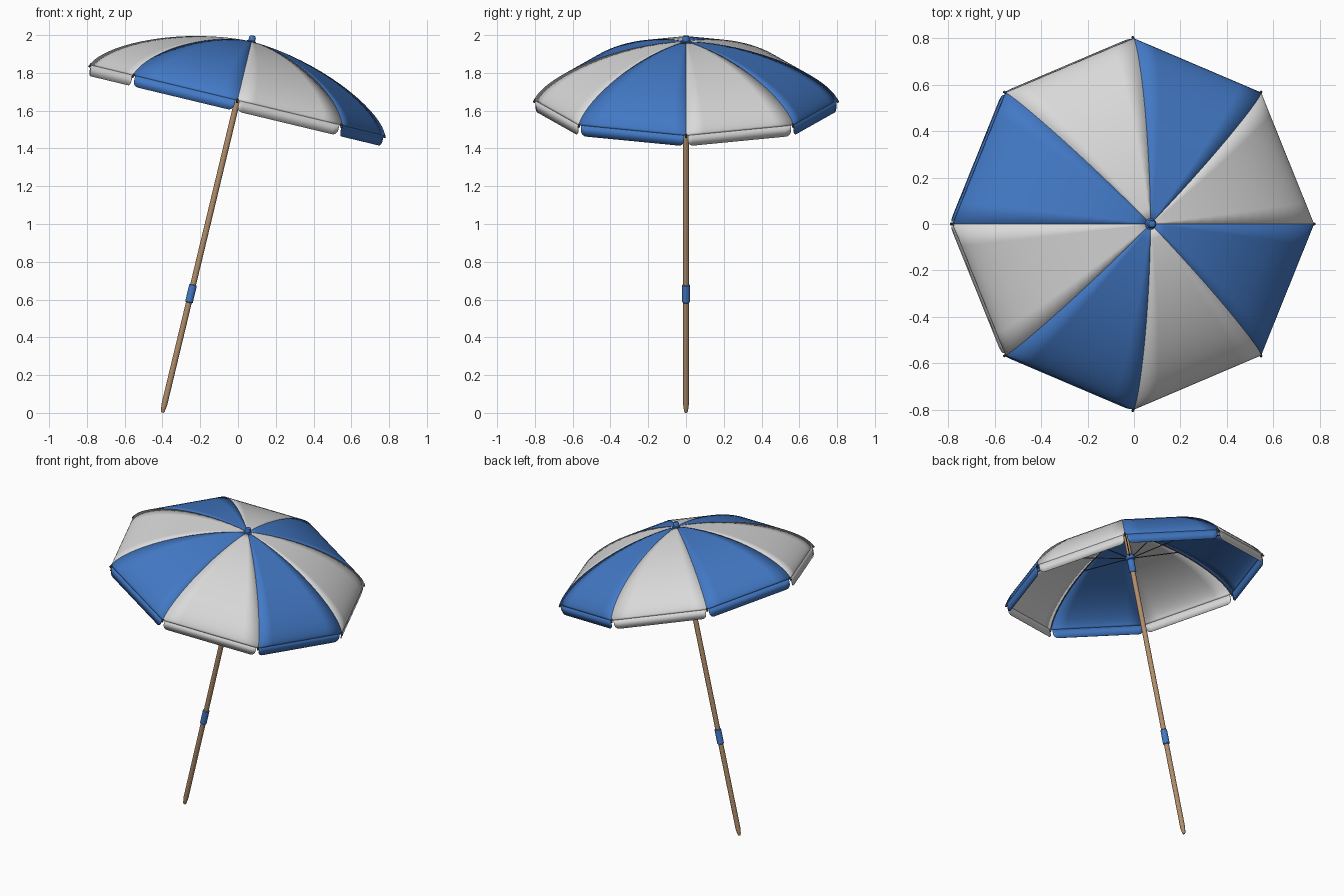
import bpy, bmesh, math
from mathutils import Matrix, Vector

if "Cube" in bpy.data.objects:
    bpy.data.objects.remove(bpy.data.objects["Cube"])

TILT = math.radians(13.5)
PLACE = Matrix.Translation((-0.4, 0, 0.002)) @ Matrix.Rotation(TILT, 4, 'Y')
R, RIM, RISE, N = 0.802, 1.70, 0.32, 8


def material(name, rgb):
    m = bpy.data.materials.new(name)
    m.diffuse_color = (*rgb, 1)
    m.use_nodes = True
    m.node_tree.nodes["Principled BSDF"].inputs["Base Color"].default_value = m.diffuse_color
    return m


WHITE = material("white_fabric", (0.70, 0.70, 0.70))
BLUE = material("blue", (0.055, 0.19, 0.56))
WOOD = material("wood", (0.45, 0.275, 0.15))
METAL = material("dark_metal", (0.07, 0.075, 0.085))


def finish(obj, angle=40):
    obj.matrix_world = PLACE
    bpy.ops.object.select_all(action='DESELECT')
    obj.select_set(True)
    bpy.context.view_layer.objects.active = obj
    if obj.type == 'CURVE':
        bpy.ops.object.convert(target='MESH')
    bpy.ops.object.shade_smooth_by_angle(angle=math.radians(angle))


def add_mesh(name, bm, mats, angle=40):
    me = bpy.data.meshes.new(name)
    bm.to_mesh(me)
    bm.free()
    for m in mats:
        me.materials.append(m)
    obj = bpy.data.objects.new(name, me)
    bpy.context.collection.objects.link(obj)
    finish(obj, angle)
    return obj


def lathe(name, profile, mat, sides=20):
    """Closed solid of revolution from (radius, height) pairs."""
    bm = bmesh.new()
    rings = [[bm.verts.new((r * math.cos(2 * math.pi * i / sides),
                            r * math.sin(2 * math.pi * i / sides), h))
              for i in range(sides)] for r, h in profile]
    for a, b in zip(rings, rings[1:]):
        for i in range(sides):
            j = (i + 1) % sides
            bm.faces.new((a[i], a[j], b[j], b[i]))
    bm.faces.new(rings[0][::-1])
    bm.faces.new(rings[-1])
    return add_mesh(name, bm, [mat])


def wires(name, paths, radius, mat):
    cu = bpy.data.curves.new(name, 'CURVE')
    cu.dimensions = '3D'
    cu.bevel_depth = radius
    cu.bevel_resolution = 1
    cu.use_fill_caps = True
    for path in paths:
        sp = cu.splines.new('POLY')
        sp.points.add(len(path) - 1)
        for p, co in zip(sp.points, path):
            p.co = (*co, 1)
    cu.materials.append(mat)
    obj = bpy.data.objects.new(name, cu)
    bpy.context.collection.objects.link(obj)
    finish(obj)


def dome(r):
    """Height of a rib at distance r from the pole."""
    return RIM + RISE * max(0, 1 - (r / R) ** 1.7) ** 0.68


def polar(k, r, h):
    a = 2 * math.pi * k / N
    return Vector((r * math.cos(a), r * math.sin(a), h))


# canopy: eight separate panels, each with a hanging round-cornered flap
ROWS, COLS = 18, 6
DROP, CORNER, INSET = 0.058, 0.03, 0.012
bm = bmesh.new()
for k in range(N):
    grid = []
    for i in range(ROWS + 1):
        r = max(0.01, R * math.sin(math.pi / 2 * i / ROWS))
        a, b = polar(k, r, dome(r)), polar(k + 1, r, dome(r))
        grid.append([bm.verts.new(a.lerp(b, j / COLS)) for j in range(COLS + 1)])
    strips = list(zip(grid, grid[1:]))
    # flap outline along the rim edge
    a, b = polar(k, R, RIM), polar(k + 1, R, RIM)
    length = (b - a).length
    steps = [CORNER * (1 - math.cos(math.pi / 2 * i / 5)) for i in range(6)]
    span = length - 2 * INSET
    along = steps + [span / 2] + [span - s for s in reversed(steps)]
    top, low = [], []
    for s in along:
        e = CORNER - min(s, span - s, CORNER)
        depth = DROP - CORNER + math.sqrt(max(0, CORNER ** 2 - e ** 2))
        p = a.lerp(b, (s + INSET) / length)
        top.append(bm.verts.new(p))
        low.append(bm.verts.new(p - Vector((0, 0, depth))))
    strips.append((top, low))
    for u, v in strips:
        for j in range(len(u) - 1):
            f = bm.faces.new((u[j], v[j], v[j + 1], u[j + 1]))
            f.material_index = k % 2
canopy = add_mesh("canopy", bm, [WHITE, BLUE], 50)
mod = canopy.modifiers.new("cloth_thickness", 'SOLIDIFY')
mod.thickness = 0.003
mod.offset = -1

# pole with pointed foot
lathe("pole", [(0.008, 0), (0.011, 0.012), (0.0155, 0.045), (0.0155, 2.02)], WOOD)
# coupling band, slider and finial
lathe("pole_coupling", [(0.017, 0.598), (0.0205, 0.602), (0.0205, 0.692),
                        (0.017, 0.696)], BLUE)
lathe("slider", [(0.019, 1.75), (0.022, 1.754), (0.022, 1.83), (0.03, 1.835),
                 (0.03, 1.86), (0.022, 1.865)], BLUE)
lathe("finial", [(0.024, 2.008), (0.024, 2.022), (0.018, 2.025), (0.018, 2.043),
                 (0.014, 2.05), (0.006, 2.0525)], BLUE)

# ribs under the seams, and stretchers from the slider
ribs, stretchers, tips = [], [], []
for k in range(N):
    ribs.append([polar(k, r - 0.004, dome(r) - 0.007) for r in
                 [0.02] + [R * math.sin(math.pi / 2 * i / 12) for i in range(1, 13)]])
    stretchers.append([polar(k, 0.025, 1.848), polar(k, 0.42, dome(0.42) - 0.009)])
    tips.append([polar(k, R - 0.006, RIM + 0.008), polar(k, R + 0.004, RIM - 0.012)])
wires("ribs", ribs, 0.0035, METAL)
wires("stretchers", stretchers, 0.003, METAL)
wires("rib_tips", tips, 0.006, METAL)
